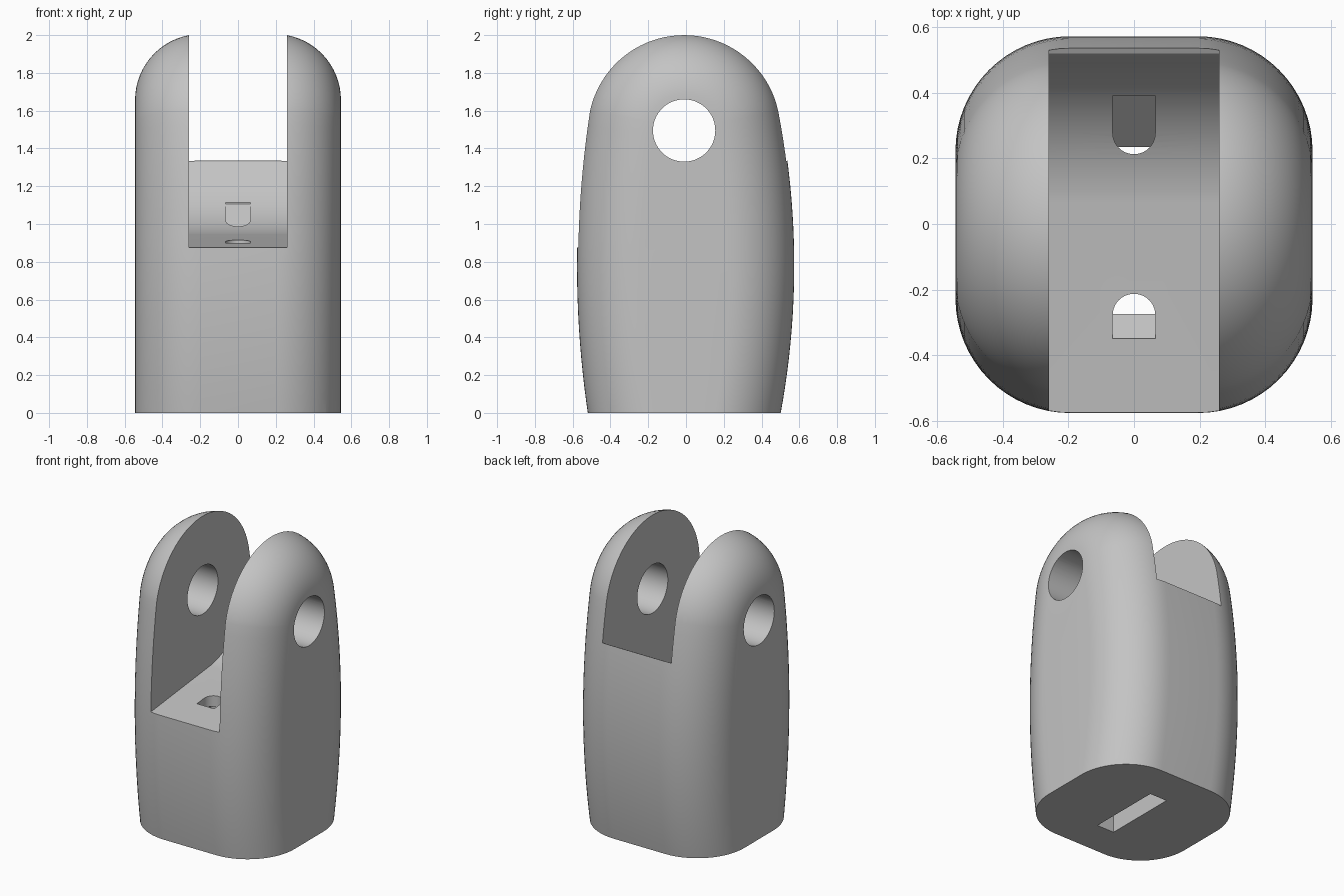
import bpy, bmesh
from math import sin, cos, pi, sqrt, radians
from mathutils import Vector

cube = bpy.data.objects.get("Cube")
if cube:
    bpy.data.objects.remove(cube, do_unlink=True)

grey = bpy.data.materials.new("plain grey")
grey.use_nodes = True
colour = (0.55, 0.55, 0.55, 1)
grey.diffuse_color = colour
grey.node_tree.nodes["Principled BSDF"].inputs["Base Color"].default_value = colour

HINGE_Y, HINGE_Z = -0.01, 1.49


def to_object(name, bm):
    bmesh.ops.recalc_face_normals(bm, faces=bm.faces[:])
    mesh = bpy.data.meshes.new(name)
    bm.to_mesh(mesh)
    bm.free()
    mesh.materials.append(grey)
    obj = bpy.data.objects.new(name, mesh)
    bpy.context.collection.objects.link(obj)
    return obj


def prism(name, points, direction):
    """Solid made by sweeping a polygon along a direction."""
    bm = bmesh.new()
    face = bm.faces.new([bm.verts.new(p) for p in points])
    swept = bmesh.ops.extrude_face_region(bm, geom=[face])["geom"]
    verts = [v for v in swept if isinstance(v, bmesh.types.BMVert)]
    bmesh.ops.translate(bm, verts=verts, vec=direction)
    return to_object(name, bm)


def side_prism(name, yz, half_width):
    return prism(name, [(-half_width, y, z) for y, z in yz], (2 * half_width, 0, 0))


def box(name, half_width, y0, y1, z0, z1):
    return side_prism(name, [(y0, z0), (y1, z0), (y1, z1), (y0, z1)], half_width)


# Side outline: bowed back, round top, bowed front
def bow(z, peak, drop):
    return peak - drop * ((z - 0.78) / 0.78) ** 2


heights = [-0.25 + 1.85 * i / 24 for i in range(25)]
outline = [Vector((bow(z, 0.573, 0.0715), z)) for z in heights]
for i in range(1, 40):
    a = radians(12.3 + (180 - 24.6) * i / 40)
    outline.append(Vector((HINGE_Y + 0.516 * cos(a), HINGE_Z + 0.516 * sin(a))))
outline += [Vector((-bow(z, 0.577, 0.057), z)) for z in reversed(heights)]

normals = []
for i in range(len(outline)):
    t = outline[min(i + 1, len(outline) - 1)] - outline[max(i - 1, 0)]
    normals.append(Vector((t.y, -t.x)).normalized())

# Body: the outline lofted across x with a wide round edge on both sides
FILLET, FLAT = 0.35, 0.195
steps = 16
layers = [(FLAT + FILLET * sin(k * pi / 2 / steps), FILLET * (1 - cos(k * pi / 2 / steps)))
          for k in range(steps + 1)]
layers = [(-x, d) for x, d in reversed(layers)] + layers
bm = bmesh.new()
rings = []
for x, inset in layers:
    pts = [p - n * inset for p, n in zip(outline, normals)]
    rings.append([bm.verts.new((x, p.x, p.y)) for p in pts])
count = len(outline)
for a, b in zip(rings, rings[1:]):
    for i in range(count):
        j = (i + 1) % count
        bm.faces.new((a[i], a[j], b[j], b[i]))
bm.faces.new(rings[0])
bm.faces.new(rings[-1])
# Flat base
cut = bmesh.ops.bisect_plane(bm, geom=bm.verts[:] + bm.edges[:] + bm.faces[:],
                             plane_co=(0, 0, 0), plane_no=(0, 0, 1), clear_inner=True)
rim = [e for e in cut["geom_cut"] if isinstance(e, bmesh.types.BMEdge)]
bmesh.ops.contextual_create(bm, geom=rim)
body = to_object("clevis_body", bm)

# Fork gap: sloped floor that curves up around the hinge to a small back lip
floor = [(-0.8, 0.85), (0.06, 0.945)]
for i in range(1, 25):
    y = 0.06 + 0.45 * i / 24
    floor.append((y, HINGE_Z - sqrt(0.55 ** 2 - (y - HINGE_Y) ** 2)))
floor += [(0.52, 1.327), (0.535, 1.335), (0.8, 1.335), (0.8, 2.3), (-0.8, 2.3)]
cutters = [side_prism("fork_gap_cutter", floor, 0.26)]

# Hinge pin hole
ring = [(-1, HINGE_Y + 0.165 * cos(a), HINGE_Z + 0.005 + 0.165 * sin(a))
        for a in (2 * pi * i / 64 for i in range(64))]
cutters.append(prism("pin_hole_cutter", ring, (2, 0, 0)))

# Cord slot in the base and the two shafts above it
R = 0.065
cutters.append(box("base_slot_cutter", R, -0.275, 0.235, -0.2, 0.4))
cutters.append(box("front_shaft_cutter", R - 0.0005, -0.2745, -0.2, 0.3, 0.84))
cutters.append(box("back_shaft_cutter", R - 0.0005, 0.17, 0.2345, 0.3, 0.955))


# Rounded mouths in the floor, each with a ramp leading down to its shaft
def mouth(name, side, outer, top, slope):
    pts = [(R * cos(a), 0.278 - R * sin(a)) for a in (pi * i / 20 for i in range(21))]
    pts += [(-R, outer), (R, outer)]
    return prism(name, [(x, side * y, top - slope * (outer - y)) for x, y in pts], (0, 0, 0.5))


cutters.append(mouth("front_mouth_cutter", -1, 0.35, 0.895, 0.9))
cutters.append(mouth("back_mouth_cutter", 1, 0.39, 1.105, 1.03))

bpy.ops.object.select_all(action='DESELECT')
bpy.context.view_layer.objects.active = body
body.select_set(True)
for cutter in cutters:
    cutter.hide_render = True
    mod = body.modifiers.new(cutter.name, 'BOOLEAN')
    mod.operation = 'DIFFERENCE'
    mod.solver = 'EXACT'
    mod.object = cutter
    bpy.ops.object.modifier_apply(modifier=mod.name)
    bpy.data.objects.remove(cutter, do_unlink=True)

bpy.ops.object.shade_smooth_by_angle(angle=radians(30))
